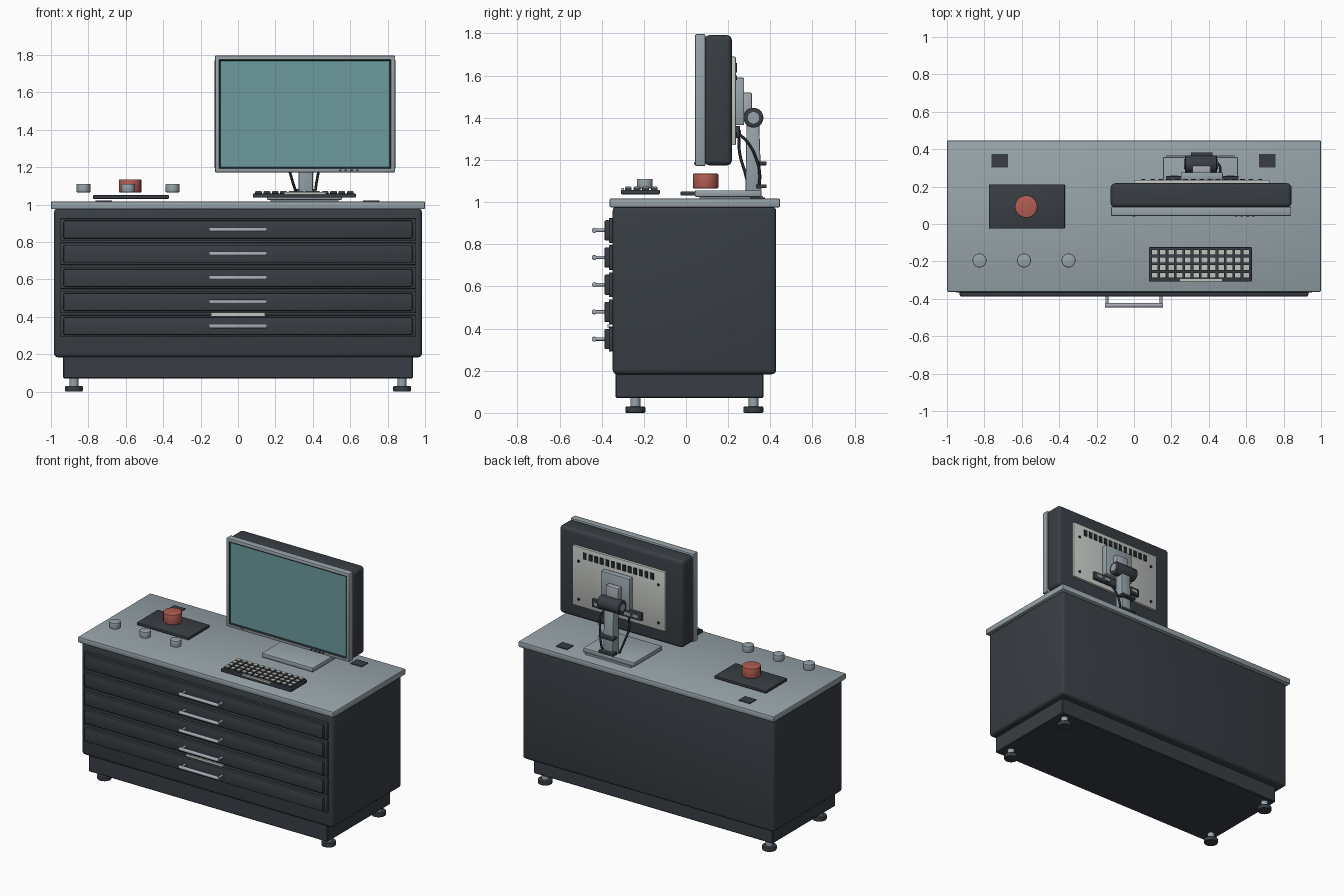
import bpy, bmesh, math
from mathutils import Matrix, Vector

if "Cube" in bpy.data.objects:
    bpy.data.objects.remove(bpy.data.objects["Cube"])


def material(name, rgb):
    m = bpy.data.materials.new(name)
    m.diffuse_color = (*rgb, 1)
    m.use_nodes = True
    m.node_tree.nodes["Principled BSDF"].inputs["Base Color"].default_value = m.diffuse_color
    return m


DARK = material("charcoal", (0.040, 0.048, 0.058))
GREY = material("worktop grey", (0.31, 0.37, 0.40))
STEEL = material("steel", (0.38, 0.40, 0.45))
LIGHT = material("light grey", (0.54, 0.56, 0.53))
TEAL = material("screen teal", (0.15, 0.33, 0.345))
RED = material("knob red", (0.45, 0.11, 0.085))
BLACK = material("black", (0.018, 0.022, 0.027))


def box(x0, x1, y0, y1, z0, z1, bevel=0, seg=2):
    bm = bmesh.new()
    size = Matrix.Diagonal((x1 - x0, y1 - y0, z1 - z0, 1))
    mid = Matrix.Translation(((x0 + x1) / 2, (y0 + y1) / 2, (z0 + z1) / 2))
    bmesh.ops.create_cube(bm, size=1, matrix=mid @ size)
    if bevel:
        bmesh.ops.bevel(bm, geom=bm.edges[:], offset=bevel, segments=seg,
                        profile=0.5, affect='EDGES')
    return bm


def cyl(centre, r, length, axis='Z', bevel=0, sides=32):
    bm = bmesh.new()
    bmesh.ops.create_cone(bm, cap_ends=True, segments=sides, radius1=r, radius2=r, depth=length)
    if bevel:
        rim = [e for e in bm.edges if any(len(f.verts) > 4 for f in e.link_faces)]
        bmesh.ops.bevel(bm, geom=rim, offset=bevel, segments=2, profile=0.5, affect='EDGES')
    rot = {'Z': Matrix(), 'X': Matrix.Rotation(math.pi / 2, 4, 'Y'),
           'Y': Matrix.Rotation(math.pi / 2, 4, 'X')}[axis]
    bm.transform(Matrix.Translation(centre) @ rot)
    return bm


def make(name, mats, *parts):
    """Join the parts into one named object."""
    mesh = bpy.data.meshes.new(name)
    whole = bmesh.new()
    for p in parts:
        tmp = bpy.data.meshes.new("tmp")
        p.to_mesh(tmp)
        p.free()
        whole.from_mesh(tmp)
        bpy.data.meshes.remove(tmp)
    whole.to_mesh(mesh)
    whole.free()
    for m in mats if isinstance(mats, list) else [mats]:
        mesh.materials.append(m)
    ob = bpy.data.objects.new(name, mesh)
    bpy.context.collection.objects.link(ob)
    bpy.ops.object.select_all(action='DESELECT')
    ob.select_set(True)
    bpy.context.view_layer.objects.active = ob
    bpy.ops.object.shade_smooth_by_angle(angle=math.radians(35))
    return ob


# Cabinet, plinth and worktop
make("cabinet_body", DARK, box(-0.984, 0.984, -0.348, 0.428, 0.183, 0.98, 0.022, 3))
make("plinth", DARK, box(-0.935, 0.935, -0.334, 0.367, 0.07, 0.2, 0.005, 1))
make("worktop", GREY, box(-1, 1, -0.363, 0.447, 0.975, 1.017, 0.008))

# Levelling feet
corners = [(x, y) for x in (-0.877, 0.877) for y in (-0.24, 0.32)]
make("foot_pads", DARK, *[cyl((x, y, 0.015), 0.047, 0.03, bevel=0.005) for x, y in corners])
make("foot_stems", GREY, *[cyl((x, y, 0.052), 0.024, 0.05) for x, y in corners])

# Drawers with raised fronts and bar handles
for i in range(5):
    z = 0.866 - 0.129 * i
    make(f"drawer_{i + 1}", DARK,
         box(-0.952, 0.952, -0.366, -0.34, z - 0.059, z + 0.059, 0.004),
         box(-0.932, 0.932, -0.387, -0.36, z - 0.048, z + 0.048, 0.007))
    make(f"handle_{i + 1}", STEEL,
         cyl((0, -0.435, z), 0.012, 0.31, 'X', 0.003, 16),
         *[cyl((x, -0.405, z), 0.008, 0.06, 'Y', sides=12) for x in (-0.145, 0.145)])
make("label_strip", LIGHT, box(-0.145, 0.145, -0.372, -0.364, 0.405, 0.42))

# Cable grommets on the worktop
make("grommets", DARK, *[box(x - 0.044, x + 0.044, 0.303, 0.375, 1.012, 1.022)
                         for x in (-0.718, 0.712)])

# Control pad, red knob and three small buttons
make("control_pad", DARK, box(-0.775, -0.37, -0.025, 0.212, 1.031, 1.05, 0.003))
make("red_knob", RED, cyl((-0.577, 0.093, 1.1), 0.06, 0.07, bevel=0.004, sides=40))
make("buttons", GREY, *[cyl((x, -0.195, 1.088), 0.037, 0.045, bevel=0.004)
                        for x in (-0.826, -0.588, -0.35)])

# Keyboard with twelve by four keys and a space bar
make("keyboard", DARK, box(0.08, 0.63, -0.308, -0.124, 1.037, 1.058, 0.004))
bases, caps = [], []
for c in range(12):
    for r in range(4):
        x, y = 0.110 + c * 0.0445, -0.151 - r * 0.041
        bases.append(box(x - 0.018, x + 0.018, y - 0.016, y + 0.016, 1.056, 1.069))
        caps.append(box(x - 0.015, x + 0.015, y - 0.013, y + 0.013, 1.068, 1.073))
make("key_bases", DARK, *bases)
make("key_caps", LIGHT, *caps)
make("space_bar", LIGHT, box(0.245, 0.47, -0.307, -0.295, 1.056, 1.066))

# Monitor bezel: front face inset twice for the dark rim and the screen
bezel = box(-0.123, 0.84, 0.043, 0.092, 1.171, 1.797, 0.006)
front = max((f for f in bezel.faces if f.normal.y < -0.9), key=lambda f: f.calc_area())
bmesh.ops.inset_region(bezel, faces=[front], thickness=0.022, depth=0)
front.material_index = 1
rim = bmesh.ops.inset_region(bezel, faces=[front], thickness=0.011, depth=-0.008)
for f in rim['faces']:
    f.material_index = 1
front.material_index = 2
make("monitor_bezel", [GREY, BLACK, TEAL], bezel)
make("monitor_housing", DARK, box(-0.125, 0.842, 0.088, 0.218, 1.174, 1.792, 0.025, 4))
make("monitor_buttons", BLACK, *[box(x, x + 0.014, 0.039, 0.046, 1.179, 1.188)
                                 for x in (0.54, 0.57, 0.60, 0.63)])
make("power_light", TEAL, box(-0.01, 0.008, 0.039, 0.046, 1.179, 1.188))

# Rear panel with vent slots and corner screws
make("rear_panel", LIGHT, box(0, 0.725, 0.21, 0.236, 1.27, 1.69, 0.004))
make("vent_slots", BLACK, *[box(x - 0.013, x + 0.013, 0.232, 0.241, 1.615, 1.66)
                            for x in [0.1 + 0.0437 * i for i in range(13)]])
make("panel_screws", BLACK, *[cyl((x, 0.237, z), 0.01, 0.008, 'Y', sides=12)
                              for x in (0.05, 0.675) for z in (1.32, 1.59)])

# Connector strip and its sockets
make("connector_strip", DARK, box(0.17, 0.56, 0.232, 0.256, 1.305, 1.36, 0.004))
make("sockets", GREY, *[box(x - 0.022, x + 0.022, 0.25, 0.26, 1.322, 1.343)
                        for x in (0.215, 0.28, 0.45, 0.515)])

# Mounting plate, arm block and hinge
make("mount_plate", GREY, box(0.25, 0.475, 0.234, 0.276, 1.365, 1.59, 0.006))
make("mount_block", STEEL, box(0.312, 0.412, 0.27, 0.312, 1.4, 1.52, 0.006))
make("hinge", DARK, cyl((0.358, 0.32, 1.4), 0.047, 0.17, 'X', 0.006))
make("hinge_caps", GREY, cyl((0.358, 0.32, 1.4), 0.027, 0.18, 'X'))

# Stand column, a tapered side profile extruded across x
column = bmesh.new()
side = [(0.287, 1.385), (0.347, 1.385), (0.358, 1.05), (0.282, 1.05)]
face = column.faces.new([column.verts.new((0.324, y, z)) for y, z in side])
top = bmesh.ops.extrude_face_region(column, geom=[face])['geom']
bmesh.ops.translate(column, vec=(0.076, 0, 0),
                    verts=[v for v in top if isinstance(v, bmesh.types.BMVert)])
bmesh.ops.recalc_face_normals(column, faces=column.faces[:])
bmesh.ops.bevel(column, geom=column.edges[:], offset=0.006, segments=2,
                profile=0.5, affect='EDGES')
make("stand_column", GREY, column)
make("stand_base", GREY, box(0.155, 0.556, 0.042, 0.358, 1.025, 1.056, 0.006),
     box(0.175, 0.536, 0.065, 0.365, 1.015, 1.03))
make("cable_clips", DARK, *[box(0.305, 0.42, 0.335, 0.382, z - 0.009, z + 0.009, 0.003)
                            for z in (1.183, 1.075)])

# Cables drooping from the connectors to the column
for n, s in (("left", -1), ("right", 1)):
    curve = bpy.data.curves.new(f"cable_{n}", 'CURVE')
    curve.dimensions = '3D'
    curve.bevel_depth = 0.007
    curve.bevel_resolution = 2
    curve.resolution_u = 8
    points = [(0.09, 0.25, 1.325), (0.10, 0.295, 1.28), (0.075, 0.335, 1.2),
              (0.06, 0.35, 1.13), (0.05, 0.345, 1.065)]
    if s < 0:
        points = [(0.09, 0.25, 1.31), (0.095, 0.255, 1.23), (0.075, 0.28, 1.14),
                  (0.05, 0.3, 1.06)]
    spline = curve.splines.new('BEZIER')
    spline.bezier_points.add(len(points) - 1)
    for p, (dx, y, z) in zip(spline.bezier_points, points):
        p.co = Vector((0.362 + s * dx, y, z))
        p.handle_left_type = p.handle_right_type = 'AUTO'
    curve.materials.append(BLACK)
    bpy.context.collection.objects.link(bpy.data.objects.new(f"cable_{n}", curve))
